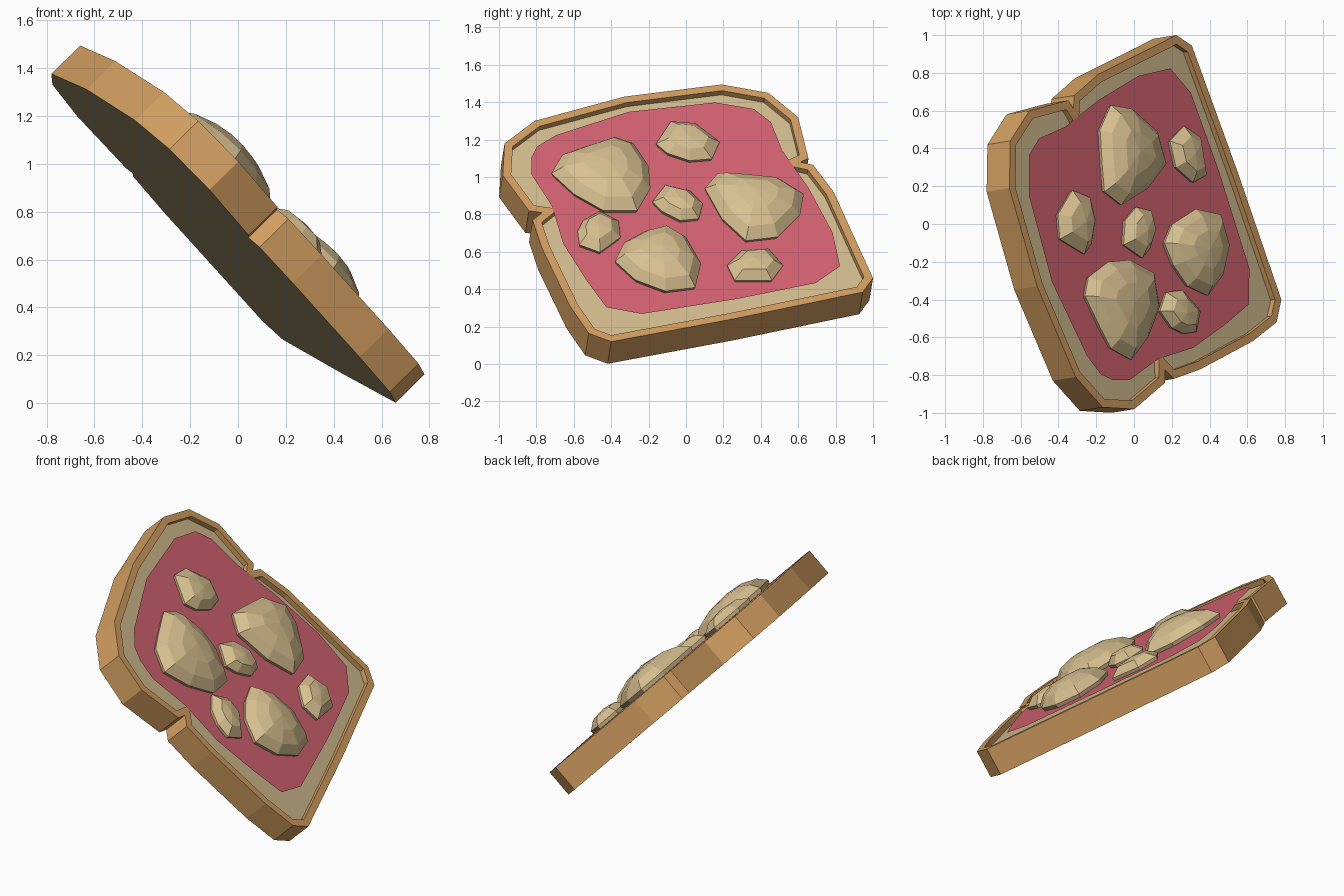
import bpy, bmesh, math
from mathutils import Vector, Matrix

if "Cube" in bpy.data.objects:
    bpy.data.objects.remove(bpy.data.objects["Cube"], do_unlink=True)


def material(name, r, g, b):
    m = bpy.data.materials.new(name)
    m.use_nodes = True
    m.diffuse_color = (r, g, b, 1)
    m.node_tree.nodes["Principled BSDF"].inputs["Base Color"].default_value = (r, g, b, 1)
    return m


CRUST = material("toasted_crust", .665, .352, .122)
BREAD = material("soft_bread", .66, .52, .28)
JAM = material("pink_jam", .672, .127, .168)
NUT = material("pale_nut", .69, .53, .28)

# Tilted frame of the slice: parts are modelled flat, then leaned by this matrix
NORMAL = Vector((1.022, .163, 1)).normalized()
SIDE = Vector((0, 0, 1)).cross(NORMAL).normalized()
UP = NORMAL.cross(SIDE)
TILT = Matrix((SIDE, UP, NORMAL)).transposed().to_4x4()
TILT.translation = NORMAL * .592
FLAT = TILT.inverted()


def flat_outline(points, h):
    """Side-elevation sketch (y, z) projected onto the slice at height h."""
    out = []
    for y, z in points:
        x = (.592 + h - NORMAL.y * y - NORMAL.z * z) / NORMAL.x
        out.append(FLAT @ Vector((x, y, z)))
    return out[::-1]


def finish(name, bm, mats):
    bmesh.ops.recalc_face_normals(bm, faces=bm.faces)
    me = bpy.data.meshes.new(name)
    bm.to_mesh(me)
    bm.free()
    ob = bpy.data.objects.new(name, me)
    for m in mats:
        me.materials.append(m)
    bpy.context.collection.objects.link(ob)
    ob.matrix_world = TILT
    return ob


def slab(bm, outline, depth):
    """Prism with its top on the outline; returns the top face."""
    top = bm.faces.new([bm.verts.new(p) for p in outline])
    low = bmesh.ops.extrude_face_region(bm, geom=[top], use_keep_orig=True)
    verts = [v for v in low["geom"] if isinstance(v, bmesh.types.BMVert)]
    bmesh.ops.translate(bm, verts=verts, vec=(0, 0, -depth))
    return top


# Bread slice with crust rim and recessed face
SLICE = [(-.97, 1.18), (-.81, 1.30), (-.33, 1.43), (.19, 1.495), (.44, 1.45),
         (.60, 1.32), (.655, 1.10), (.61, 1.08), (.68, 1.065), (.79, .92),
         (.94, .59), (1, .46), (.945, .385), (.27, .245), (-.40, .12),
         (-.52, .165), (-.62, .31), (-.77, .62), (-.82, .77), (-.77, .81),
         (-.84, .82), (-.98, 1.01)]
THICK, RECESS = .17, .032
bm = bmesh.new()
top = slab(bm, flat_outline(SLICE, 0), THICK)
bmesh.ops.inset_region(bm, faces=[top], thickness=.045, use_even_offset=True)
inner = bmesh.ops.extrude_face_region(bm, geom=[top])
bmesh.ops.translate(bm, vec=(0, 0, -RECESS),
                    verts=[v for v in inner["geom"] if isinstance(v, bmesh.types.BMVert)])
if top.is_valid:
    bm.faces.remove(top)
for f in bm.faces:
    z = f.calc_center_median().z
    level = max(v.co.z for v in f.verts) - min(v.co.z for v in f.verts) < .001
    f.material_index = 1 if level and z < -.01 else 0
finish("bread_slice", bm, [CRUST, BREAD])

# Jam layer with sloping edge
SPREAD = [(-.83, 1.08), (-.80, 1.14), (-.70, 1.20), (-.31, 1.325), (.15, 1.375),
          (.36, 1.34), (.45, 1.27), (.51, 1.12), (.65, .92), (.78, .68),
          (.82, .50), (.69, .41), (.27, .325), (-.24, .245), (-.43, .28),
          (-.54, .43), (-.66, .62), (-.72, .82), (-.83, .99)]
bm = bmesh.new()
base = bm.faces.new([bm.verts.new(p) for p in flat_outline(SPREAD, -RECESS)])
bmesh.ops.inset_region(bm, faces=[base], thickness=.03, use_even_offset=True)
for v in base.verts:
    v.co.z = .002
finish("jam_layer", bm, [JAM])


# Nuts: faceted domes grown from an outline
def nut(name, points, rings):
    outline = flat_outline(points, .025)
    mid = sum(outline, Vector()) / len(outline)
    bm = bmesh.new()
    loops = []
    for scale, h in rings:
        loops.append([bm.verts.new((mid.x + (p.x - mid.x) * scale,
                                    mid.y + (p.y - mid.y) * scale, h)) for p in outline])
    n = len(outline)
    for a, b in zip(loops, loops[1:]):
        for i in range(n):
            j = (i + 1) % n
            bm.faces.new((a[i], a[j], b[j], b[i]))
    bm.faces.new(loops[0][::-1])
    tip = bm.verts.new((mid.x, mid.y, rings[-1][1] + .012))
    for i in range(n):
        bm.faces.new((loops[-1][i], loops[-1][(i + 1) % n], tip))
    finish(name, bm, [NUT])


BIG = [(.96, 0), (1, .025), (.80, .075), (.45, .11)]
SMALL = [(.95, 0), (1, .022), (.62, .065)]
nut("large_nut_left", [(-.72, 1.02), (-.66, 1.12), (-.55, 1.16), (-.38, 1.215), (-.28, 1.18),
                       (-.20, 1.06), (-.19, .94), (-.26, .82), (-.44, .82), (-.60, .91)], BIG)
nut("large_nut_right", [(.10, .94), (.17, 1.02), (.30, 1.01), (.50, .99), (.63, .91),
                        (.61, .80), (.49, .68), (.32, .66), (.19, .78)], BIG)
nut("large_nut_low", [(-.38, .55), (-.33, .65), (-.22, .71), (-.10, .74), (0, .68),
                      (.08, .54), (.05, .41), (-.11, .39), (-.27, .45)], BIG)
nut("small_nut_top", [(-.16, 1.18), (-.08, 1.30), (.05, 1.29), (.18, 1.19), (.14, 1.10),
                      (.02, 1.09), (-.10, 1.13)], SMALL)
nut("small_nut_middle", [(-.18, .87), (-.11, .96), (.02, .93), (.09, .86), (.07, .78),
                         (-.03, .77), (-.13, .82)], SMALL)
nut("small_nut_left", [(-.58, .71), (-.55, .77), (-.46, .82), (-.36, .77), (-.35, .68),
                       (-.46, .60), (-.57, .64)], SMALL)
nut("small_nut_right", [(.22, .53), (.30, .61), (.44, .62), (.52, .53), (.46, .45),
                        (.26, .45)], SMALL)
